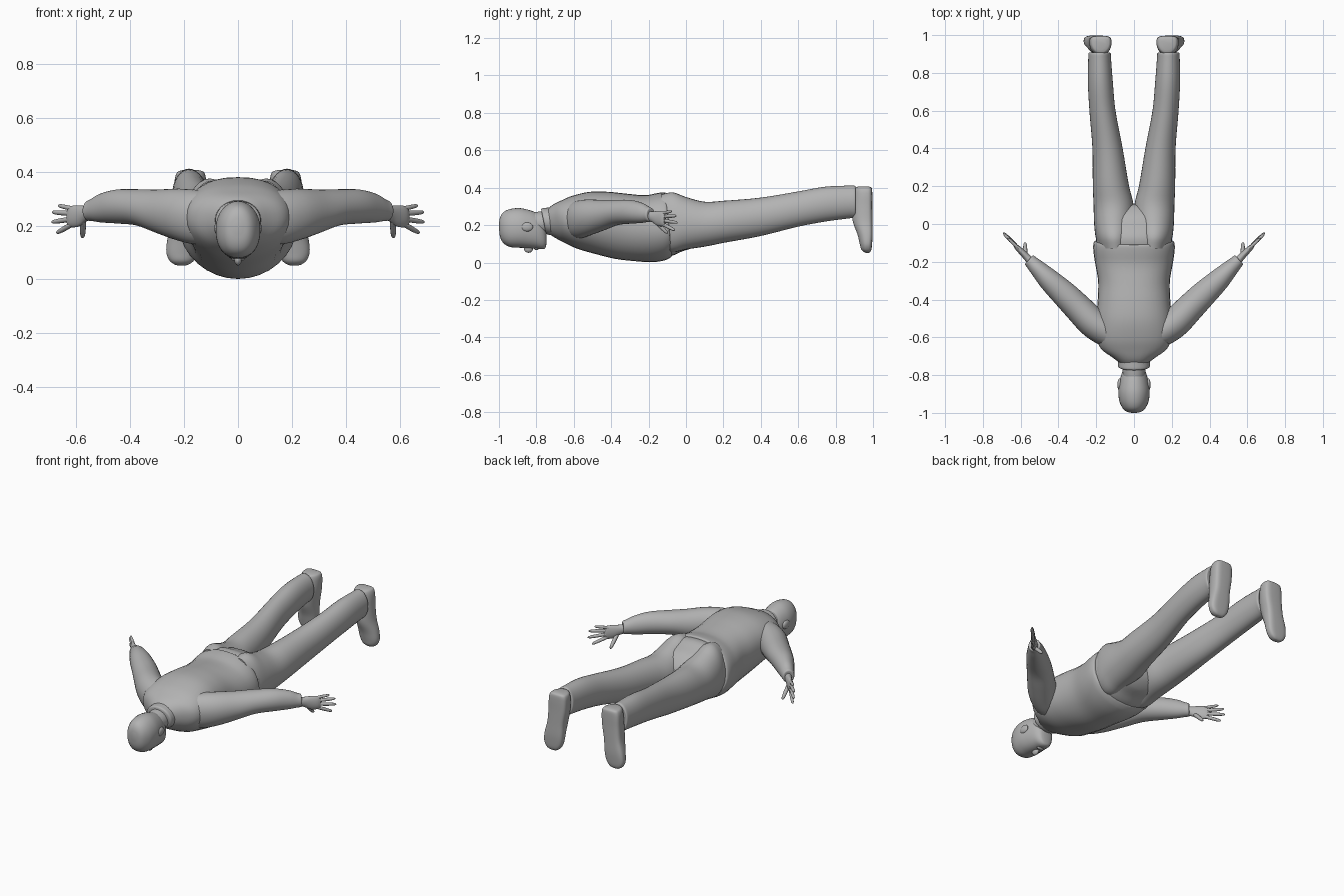
import bpy, bmesh, math
from mathutils import Vector

grey = bpy.data.materials.new("plain grey")
grey.diffuse_color = (0.45, 0.45, 0.45, 1)
X, Y, Z = Vector((1, 0, 0)), Vector((0, 1, 0)), Vector((0, 0, 1))


def finish(bm, name, mirror):
    bmesh.ops.recalc_face_normals(bm, faces=bm.faces)
    me = bpy.data.meshes.new(name)
    bm.to_mesh(me)
    bm.free()
    ob = bpy.data.objects.new(name, me)
    bpy.context.collection.objects.link(ob)
    me.materials.append(grey)
    bpy.ops.object.select_all(action='DESELECT')
    bpy.context.view_layer.objects.active = ob
    ob.select_set(True)
    bpy.ops.object.shade_smooth_by_angle(angle=math.radians(45))
    if mirror:
        ob.modifiers.new("mirror", 'MIRROR').use_mirror_merge = False
    return ob


def resample(rows, steps):
    """Smooth curve through the section rows."""
    p = [Vector(r) for r in rows]
    n = len(p)
    t = [0.0]
    for a, b in zip(p, p[1:]):
        t.append(t[-1] + (b - a).length)
    m = []
    for i in range(n):
        a, b = max(i - 1, 0), min(i + 1, n - 1)
        m.append((p[b] - p[a]) / (t[b] - t[a]))
    out = []
    for i in range(n - 1):
        h = t[i + 1] - t[i]
        for k in range(steps):
            s = k / steps
            out.append(p[i] * (2*s**3 - 3*s*s + 1) + m[i] * (h * (s**3 - 2*s*s + s))
                       + p[i+1] * (3*s*s - 2*s**3) + m[i+1] * (h * (s**3 - s*s)))
    return out + [p[-1]]


def loft(name, rows, side=X, up=Z, mirror=False, sides=32, steps=4,
         sq_up=2.0, sq_down=2.0, lean=0.0):
    """Rows: centre x, y, z, half width, extent up, extent down."""
    bm = bmesh.new()
    axis = up.cross(side)
    rings = []
    for r in resample(rows, steps):
        ring = []
        for k in range(sides):
            a = 2 * math.pi * k / sides
            c, s = math.cos(a), math.sin(a)
            e = 2 / (sq_up if s >= 0 else sq_down)
            u = math.copysign(abs(c) ** e, c) * r[3]
            v = math.copysign(abs(s) ** e, s) * (r[4] if s >= 0 else r[5])
            ring.append(bm.verts.new(Vector(r[:3]) + side * u + up * v + axis * (lean * v)))
        rings.append(ring)
    for a, b in zip(rings, rings[1:]):
        for k in range(sides):
            j = (k + 1) % sides
            bm.faces.new((a[k], a[j], b[j], b[k]))
    bm.faces.new(rings[0])
    bm.faces.new(rings[-1])
    return finish(bm, name, mirror)


def ball(name, centre, size, mirror=False):
    bm = bmesh.new()
    bmesh.ops.create_uvsphere(bm, u_segments=20, v_segments=12, radius=1)
    bmesh.ops.scale(bm, vec=size, verts=bm.verts)
    bmesh.ops.translate(bm, vec=centre, verts=bm.verts)
    return finish(bm, name, mirror)


def finger(name, base, tip, r):
    a, b = Vector(base), Vector(tip)
    d = (b - a).normalized()
    side = d.cross(Z).normalized()
    up = side.cross(d)
    rows = [(*a.lerp(b, f), r * w, r * w, r * w)
            for f, w in ((0, 1), (.5, 1), (.85, .8), (.96, .5), (1, .1))]
    loft(name, rows, side, up, True, 10, 2)


# Shirt body, from the shoulders to the hem
loft("shirt", [
    (0, -.735, .22, .075, .065, .07),
    (0, -.705, .22, .115, .088, .09),
    (0, -.66, .225, .175, .105, .12),
    (0, -.60, .23, .20, .125, .155),
    (0, -.50, .23, .20, .148, .185),
    (0, -.40, .22, .192, .158, .20),
    (0, -.30, .20, .19, .168, .192),
    (0, -.20, .19, .207, .17, .188),
    (0, -.13, .19, .216, .182, .178),
    (0, -.095, .19, .212, .185, .16),
    (0, -.09, .19, .20, .175, .15)], sq_up=2.3, lean=-.1)

# Collar, neck and head
loft("collar", [
    (0, -.762, .22, .074, .062, .062),
    (0, -.755, .22, .083, .07, .07),
    (0, -.73, .22, .085, .073, .075),
    (0, -.70, .22, .09, .075, .08)], lean=-.2)
loft("neck", [
    (0, -.86, .20, .055, .06, .06),
    (0, -.78, .21, .06, .063, .06),
    (0, -.70, .22, .065, .06, .06)])
loft("head", [
    (0, -1.0, .195, .012, .015, .015),
    (0, -.993, .192, .04, .052, .058),
    (0, -.975, .19, .06, .08, .088),
    (0, -.94, .187, .077, .099, .104),
    (0, -.89, .187, .083, .104, .108),
    (0, -.84, .182, .077, .099, .106),
    (0, -.80, .172, .068, .094, .098),
    (0, -.77, .155, .056, .09, .084),
    (0, -.752, .14, .04, .06, .062),
    (0, -.746, .135, .02, .03, .035)], sq_down=2.3)
ball("nose", (0, -.842, .074), (.014, .024, .022))
ball("lips", (0, -.80, .078), (.024, .013, .012))
ball("ear", (.076, -.85, .19), (.012, .032, .024), True)

# Trousers: hips and two legs
loft("hips", [
    (0, -.16, .19, .19, .165, .155),
    (0, -.08, .20, .202, .17, .165),
    (0, -.02, .205, .20, .145, .145),
    (0, .04, .205, .185, .12, .125),
    (0, .09, .205, .12, .07, .08),
    (0, .105, .205, .05, .03, .03)], sq_up=2.4, sq_down=2.2)
loft("trouser_leg", [
    (.10, -.13, .20, .085, .165, .13),
    (.105, -.07, .20, .098, .175, .145),
    (.107, 0, .205, .104, .145, .135),
    (.108, .10, .205, .106, .12, .12),
    (.122, .20, .215, .096, .115, .11),
    (.140, .40, .245, .080, .102, .103),
    (.167, .60, .285, .069, .095, .093),
    (.178, .75, .312, .066, .094, .092),
    (.182, .88, .323, .060, .088, .086),
    (.182, .905, .323, .058, .086, .084),
    (.182, .906, .323, .045, .06, .06)], mirror=True)

# Shoes, soles facing backward and toes pointing down
loft("shoe", [
    (.176, .96, .406, .03, .02, .04),
    (.176, .96, .398, .05, .033, .058),
    (.177, .96, .37, .058, .036, .066),
    (.180, .96, .30, .058, .036, .074),
    (.190, .96, .22, .055, .037, .068),
    (.201, .965, .15, .061, .033, .048),
    (.207, .965, .10, .059, .030, .036),
    (.209, .965, .07, .045, .026, .028),
    (.209, .968, .055, .025, .015, .015),
    (.209, .968, .051, .006, .005, .005)],
    up=Y, mirror=True, sq_up=3.5)

# Sleeves, running outward and back
out = Vector((.72, .69, 0)).normalized()
across = Vector((out.y, -out.x, 0))
loft("sleeve", [
    (.08, -.62, .235, .06, .08, .09),
    (.15, -.57, .24, .08, .092, .11),
    (.22, -.52, .245, .080, .092, .10),
    (.30, -.44, .252, .075, .082, .078),
    (.37, -.37, .266, .069, .069, .066),
    (.45, -.295, .27, .058, .064, .062),
    (.51, -.235, .262, .044, .056, .05),
    (.54, -.205, .257, .036, .043, .04),
    (.555, -.19, .255, .032, .037, .036),
    (.556, -.189, .255, .02, .02, .02)], across, Z, True)

# Hand: flat palm standing on edge, four fingers and a thumb
loft("palm", [
    (.54, -.205, .25, .022, .026, .026),
    (.565, -.178, .245, .019, .028, .03),
    (.59, -.152, .237, .017, .038, .04),
    (.618, -.125, .232, .014, .041, .038),
    (.632, -.112, .23, .008, .032, .03)], across, Z, True, 20)
for name, base, tip, r in (
        ("little_finger", (.61, -.13, .262), (.668, -.075, .275), .0085),
        ("ring_finger", (.62, -.12, .245), (.69, -.052, .25), .0095),
        ("middle_finger", (.62, -.12, .224), (.692, -.045, .213), .0095),
        ("index_finger", (.615, -.125, .206), (.674, -.06, .172), .0095),
        ("thumb", (.575, -.165, .222), (.577, -.098, .155), .011)):
    finger(name, base, tip, r)
